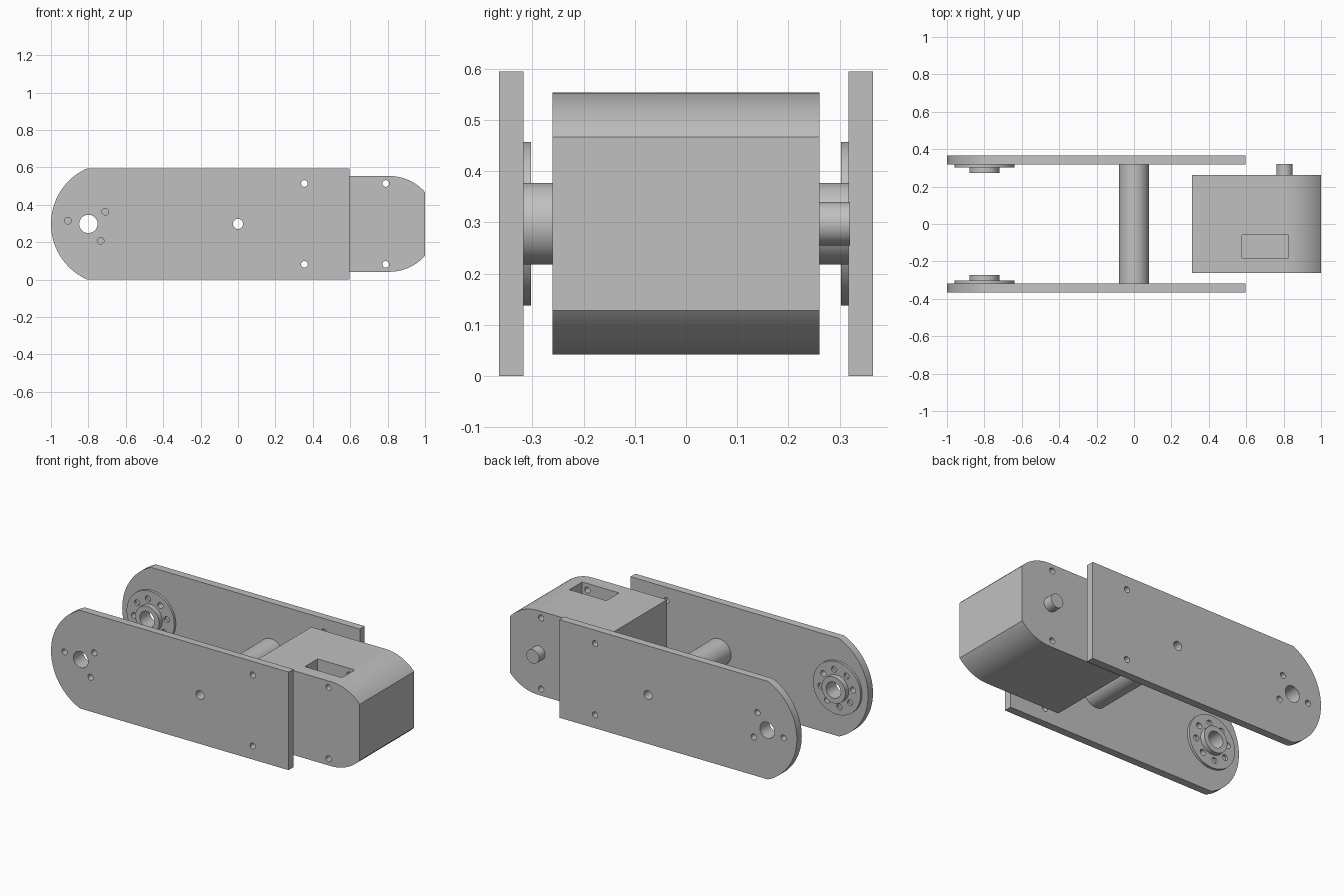
import bpy
import bmesh
from math import asin, cos, sin, pi, radians, tau

cube = bpy.data.objects.get("Cube")
if cube:
    bpy.data.objects.remove(cube, do_unlink=True)

MID = 0.2975          # height of the long axis
PIVOT = -0.8          # x of the hub axis
BOLT_R = 0.018

grey = bpy.data.materials.new("plain grey")
grey.use_nodes = True
grey.diffuse_color = (0.53, 0.53, 0.53, 1)
grey.node_tree.nodes["Principled BSDF"].inputs["Base Color"].default_value = grey.diffuse_color


def arc(cx, cz, r, start, end, n):
    return [(cx + r * cos(start + (end - start) * i / n),
             cz + r * sin(start + (end - start) * i / n)) for i in range(n + 1)]


def circle(cx, cz, r, n=32):
    return arc(cx, cz, r, 0, tau, n)[:-1]


def bake(obj):
    deps = bpy.context.evaluated_depsgraph_get()
    return bpy.data.meshes.new_from_object(obj.evaluated_get(deps))


def smooth(obj):
    bpy.ops.object.select_all(action='DESELECT')
    obj.select_set(True)
    bpy.context.view_layer.objects.active = obj
    bpy.ops.object.shade_smooth_by_angle(angle=radians(30))


def extrude(name, loops, y0, y1):
    """Solid from an outline and hole loops in the x-z plane, spanning y0 to y1."""
    curve = bpy.data.curves.new(name + " outline", 'CURVE')
    curve.dimensions = '2D'
    curve.fill_mode = 'BOTH'
    curve.extrude = (y1 - y0) / 2
    for loop in loops:
        spline = curve.splines.new('POLY')
        spline.points.add(len(loop) - 1)
        for point, (x, z) in zip(spline.points, loop):
            point.co = (x, z, 0, 1)
        spline.use_cyclic_u = True
    temp = bpy.data.objects.new(name + " temp", curve)
    bpy.context.collection.objects.link(temp)
    mesh = bake(temp)
    bpy.data.objects.remove(temp, do_unlink=True)
    bm = bmesh.new()
    bm.from_mesh(mesh)
    for v in bm.verts:
        x, z, depth = v.co
        v.co = (x, (y0 + y1) / 2 - depth, z)
    bmesh.ops.remove_doubles(bm, verts=bm.verts, dist=1e-5)
    bmesh.ops.recalc_face_normals(bm, faces=bm.faces)
    bm.to_mesh(mesh)
    bm.free()
    mesh.materials.clear()
    mesh.materials.append(grey)
    obj = bpy.data.objects.new(name, mesh)
    bpy.context.collection.objects.link(obj)
    smooth(obj)
    return obj


# Side plates and hubs: the back set is the front set turned over about the long axis
half = asin(MID / 0.325)
plate_edge = arc(-0.675, MID, 0.325, pi - half, pi + half, 40) + [(0.595, 0), (0.595, 2 * MID)]
for side, s in (("front", -1), ("back", 1)):
    def bolt(degrees):
        a = radians(degrees) * -s
        return circle(PIVOT + 0.111 * cos(a), MID + 0.111 * sin(a), BOLT_R, 20)

    def layer(name, loops, inner, outer):
        extrude(f"{side}_{name}", loops, *sorted((s * inner, s * outer)))

    bore = circle(PIVOT, MID, 0.049)
    layer("plate", [plate_edge, bore, circle(0, MID, 0.027)]
          + [bolt(d) for d in (36, 171, 306)]
          + [circle(0.355, MID + dz, BOLT_R, 20) for dz in (-0.216, 0.216)], 0.318, 0.365)
    layer("hub_flange", [circle(PIVOT, MID, 0.16, 64), bore]
          + [bolt(36 + 45 * k) for k in range(8)], 0.303, 0.318)
    layer("hub_collar", [circle(PIVOT, MID, 0.08, 48), bore], 0.272, 0.303)

# Hollow spacer between the plates
extrude("spacer_tube", [circle(0, MID, 0.08, 48), circle(0, MID, 0.027)], -0.318, 0.318)

# Motor body: block with a rounded, cut-off end and four through holes
R = 0.256
cut = asin(0.17 / R)
body_edge = ([(0.31, MID + R), (0.31, MID - R)]
             + arc(0.8085, MID, R, -pi / 2, -cut, 20)
             + arc(0.8085, MID, R, cut, pi / 2, 20))
holes = [circle(x, MID + dz, BOLT_R, 20) for x in (0.355, 0.79) for dz in (-0.216, 0.216)]
body = extrude("motor_body", [body_edge] + holes, -0.261, 0.261)

# Pocket sunk into the top of the body
pocket = extrude("pocket_cutter", [[(0.577, 0.45), (0.825, 0.45), (0.825, 0.65), (0.577, 0.65)]],
                 -0.182, -0.06)
pocket.hide_render = True
mod = body.modifiers.new("pocket", 'BOOLEAN')
mod.operation = 'DIFFERENCE'
mod.solver = 'EXACT'
mod.object = pocket
body_mesh = bake(body)
body.modifiers.clear()
body.data = body_mesh
bpy.data.objects.remove(pocket, do_unlink=True)
smooth(body)

# Output shaft on the back of the body
extrude("motor_shaft", [circle(0.805, MID, 0.0425)], 0.261, 0.32)
